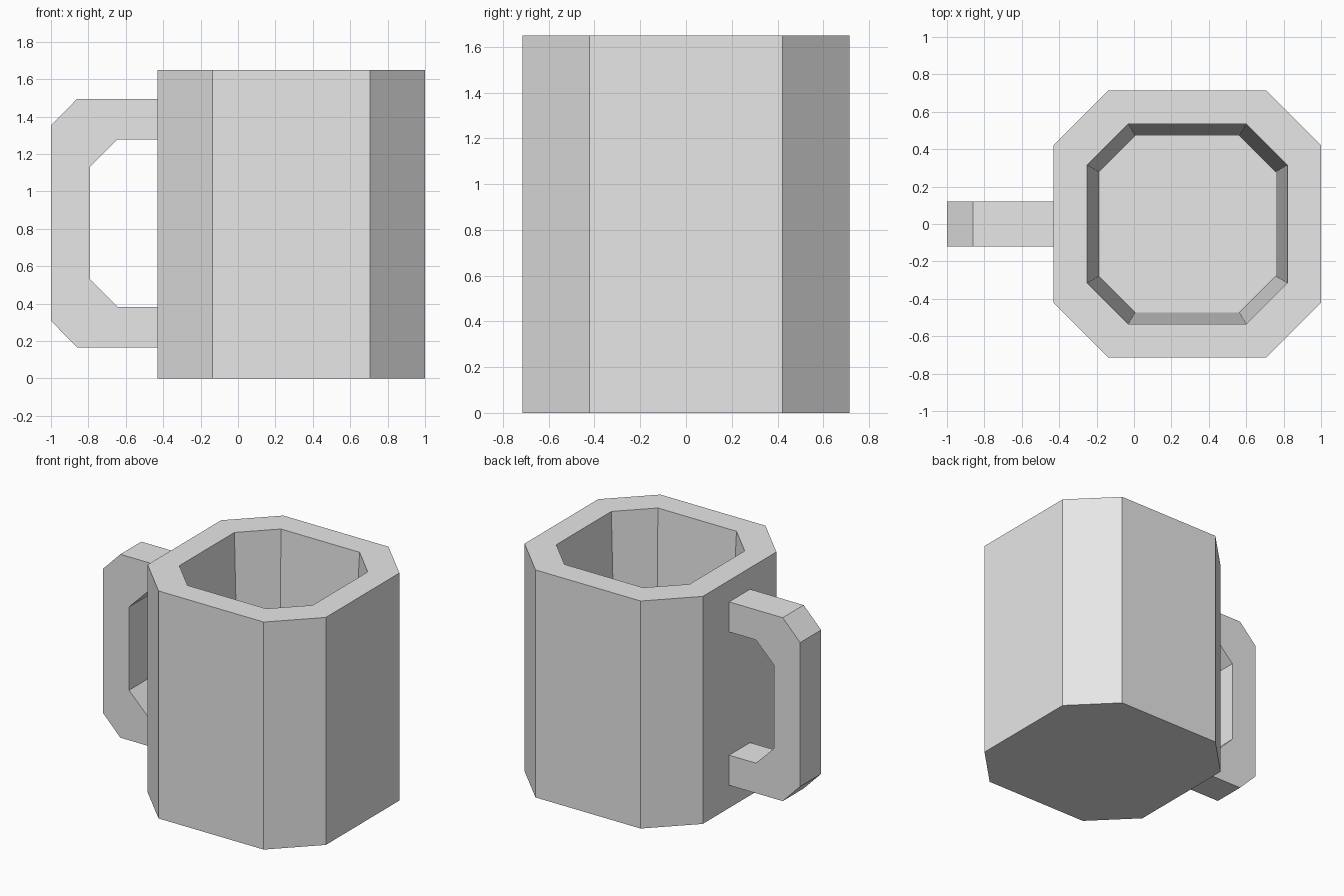
import bpy
import bmesh

# Remove the default cube
cube = bpy.data.objects.get("Cube")
if cube:
    bpy.data.objects.remove(cube, do_unlink=True)

GREY = (0.8, 0.8, 0.8, 1.0)
grey = bpy.data.materials.new("light_grey")
grey.use_nodes = True
grey.diffuse_color = GREY
grey.node_tree.nodes["Principled BSDF"].inputs["Base Color"].default_value = GREY

CENTRE_X = 0.285
FLAT = 0.59          # half length of a flat side relative to the half width
HEIGHT = 1.65
FLOOR = 0.2


def finish(bm, name):
    """Turn the bmesh into a flat shaded grey object."""
    bmesh.ops.recalc_face_normals(bm, faces=bm.faces)
    mesh = bpy.data.meshes.new(name)
    bm.to_mesh(mesh)
    bm.free()
    mesh.materials.append(grey)
    obj = bpy.data.objects.new(name, mesh)
    bpy.context.collection.objects.link(obj)
    return obj


def octagon(bm, half, z):
    """Ring of eight vertices: a square with chamfered corners."""
    f = half * FLAT
    corners = [(half, -f), (half, f), (f, half), (-f, half),
               (-half, f), (-half, -f), (-f, -half), (f, -half)]
    return [bm.verts.new((CENTRE_X + x, y, z)) for x, y in corners]


# Mug body: outer wall, flat rim, tapered inner wall, closed bottoms
bm = bmesh.new()
rings = [octagon(bm, half, z) for half, z in
         [(0.715, 0), (0.715, HEIGHT), (0.535, HEIGHT), (0.473, FLOOR)]]
for low, high in zip(rings, rings[1:]):
    for i in range(8):
        j = (i + 1) % 8
        bm.faces.new((low[i], low[j], high[j], high[i]))
bm.faces.new(rings[0])
bm.faces.new(rings[-1])
finish(bm, "mug_body")

# Handle: chamfered C shape, upper half mirrored about its middle height
MID_Z = 0.83
HALF_DEPTH = 0.12
outer = [(-0.425, 0.665), (-0.86, 0.665), (-1.0, 0.522)]
inner = [(-0.425, 0.447), (-0.645, 0.447), (-0.79, 0.302)]


def c_path(half):
    return half + [(x, -z) for x, z in reversed(half)]


bm = bmesh.new()
sections = []
for (ox, oz), (ix, iz) in zip(c_path(outer), c_path(inner)):
    sections.append([bm.verts.new((x, y, MID_Z + z)) for x, y, z in
                     [(ox, -HALF_DEPTH, oz), (ox, HALF_DEPTH, oz),
                      (ix, HALF_DEPTH, iz), (ix, -HALF_DEPTH, iz)]])
for a, b in zip(sections, sections[1:]):
    for i in range(4):
        j = (i + 1) % 4
        bm.faces.new((a[i], a[j], b[j], b[i]))
bm.faces.new(sections[0])
bm.faces.new(sections[-1])
finish(bm, "handle")
